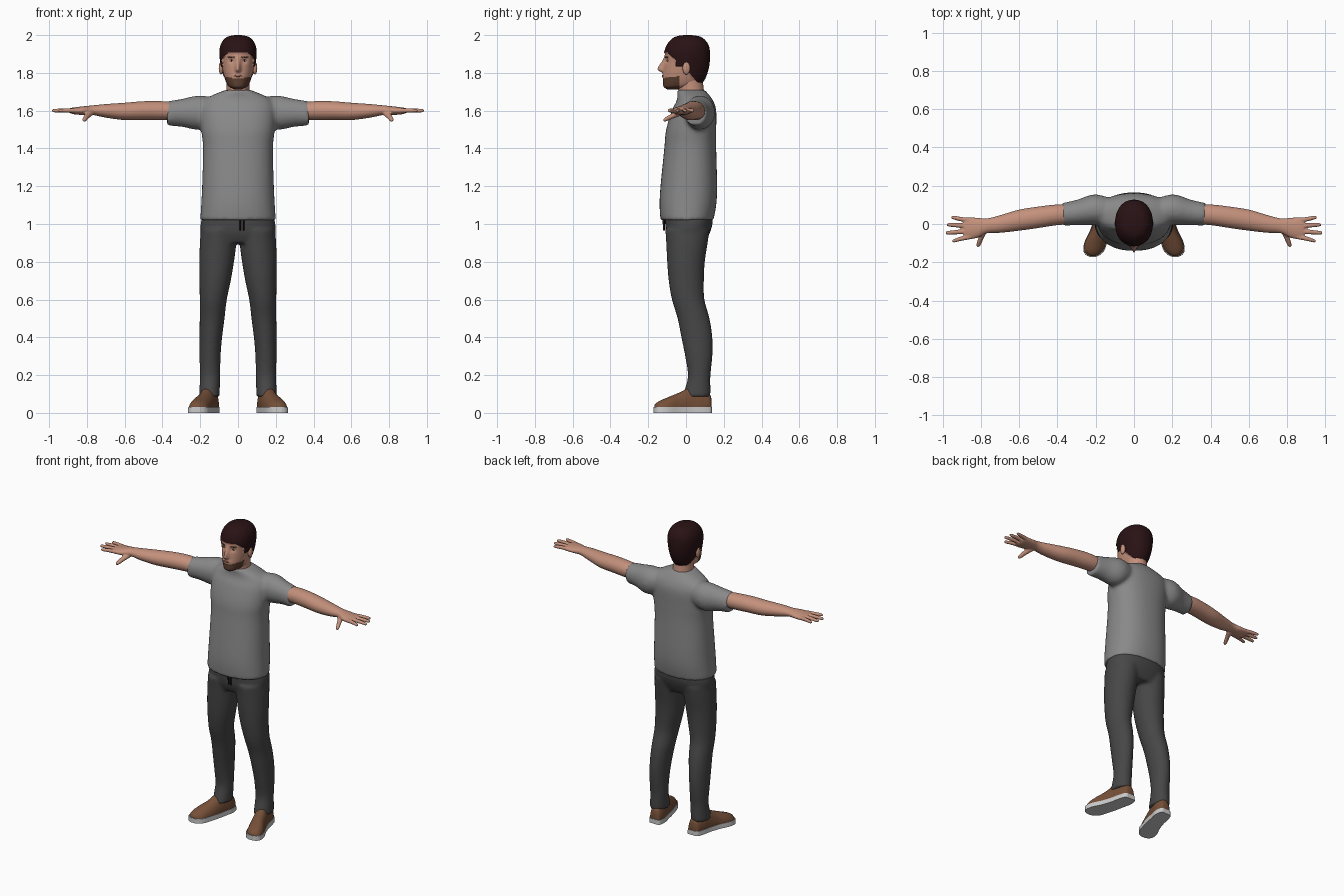
import bpy, bmesh, math
from mathutils import Vector, Matrix
from mathutils.bvhtree import BVHTree

if "Cube" in bpy.data.objects:
    bpy.data.objects.remove(bpy.data.objects["Cube"])


def material(name, r, g, b):
    m = bpy.data.materials.new(name)
    m.use_nodes = True
    m.diffuse_color = (r, g, b, 1)
    bsdf = m.node_tree.nodes["Principled BSDF"]
    bsdf.inputs["Base Color"].default_value = (r, g, b, 1)
    bsdf.inputs["Roughness"].default_value = 0.8
    return m


SKIN = material("skin", 0.55, 0.28, 0.2)
HAIR = material("dark hair", 0.022, 0.006, 0.007)
BEARD = material("brown beard", 0.11, 0.05, 0.03)
SHIRT = material("grey cotton", 0.25, 0.25, 0.25)
TROUSERS = material("charcoal cloth", 0.062, 0.062, 0.062)
LEATHER = material("brown leather", 0.18, 0.08, 0.04)
SOLE = material("pale rubber", 0.6, 0.6, 0.6)
LIPS = material("lips", 0.36, 0.14, 0.11)
EYE = material("eye white", 0.5, 0.45, 0.42)

AXES = {"x": (0, 1, 2), "y": (1, 0, 2), "z": (2, 0, 1)}


def spline(rows, steps):
    """Smooth rows of numbers with a Catmull-Rom curve."""
    out = []
    last = len(rows) - 1
    for i in range(last):
        a, b = rows[max(i - 1, 0)], rows[i]
        c, d = rows[i + 1], rows[min(i + 2, last)]
        for k in range(steps):
            t = k / steps
            out.append([q + t * (r - p + t * (2 * p - 5 * q + 4 * r - s + t * (3 * (q - r) + s - p))) / 2
                        for p, q, r, s in zip(a, b, c, d)])
    return out + [list(rows[-1])]


def loft(bm, axis, rows, n=32, steps=5, power=2.0, side=1, clamp=None):
    """Skin rings; each row is (position, centre, half width, low, high)."""
    rings = []
    for t, u, ru, lo, hi in spline(rows, steps):
        ring = []
        for k in range(n):
            a = math.tau * k / n
            c, s = math.cos(a), math.sin(a)
            c = math.copysign(abs(c) ** (2 / power), c)
            s = math.copysign(abs(s) ** (2 / power), s)
            co = Vector()
            for i, value in zip(AXES[axis], (t, u + ru * c, (lo + hi) / 2 + (hi - lo) / 2 * s)):
                co[i] = value
            co.x *= side
            if clamp:
                co.z = min(max(co.z, clamp[0]), clamp[1])
            ring.append(bm.verts.new(co))
        rings.append(ring)
    for r0, r1 in zip(rings, rings[1:]):
        for k in range(n):
            bm.faces.new((r0[k], r0[(k + 1) % n], r1[(k + 1) % n], r1[k]))
    bm.faces.new(rings[0])
    bm.faces.new(rings[-1])


def ellipsoid(bm, centre, radii):
    bmesh.ops.create_uvsphere(bm, u_segments=20, v_segments=12, radius=1,
                              matrix=Matrix.Translation(centre) @ Matrix.Diagonal((*radii, 1)))


def finish(name, bm, mats, voxel=0, smooth=4, angle=180):
    bmesh.ops.recalc_face_normals(bm, faces=bm.faces)
    me = bpy.data.meshes.new(name)
    bm.to_mesh(me)
    bm.free()
    ob = bpy.data.objects.new(name, me)
    bpy.context.collection.objects.link(ob)
    for m in mats:
        me.materials.append(m)
    bpy.ops.object.select_all(action="DESELECT")
    ob.select_set(True)
    bpy.context.view_layer.objects.active = ob
    bpy.ops.object.shade_smooth_by_angle(angle=math.radians(angle))
    if voxel:
        fuse = ob.modifiers.new("fuse", "REMESH")
        fuse.mode, fuse.voxel_size, fuse.use_smooth_shade = "VOXEL", voxel, True
        soften = ob.modifiers.new("soften", "SMOOTH")
        soften.factor, soften.iterations = 0.5, smooth
    return ob


# Shirt: torso and sleeves fused into one cloth
bm = bmesh.new()
loft(bm, "z", [(1.02, 0, .2, -.135, .145), (1.1, 0, .195, -.14, .16), (1.2, 0, .19, -.135, .165),
               (1.4, 0, .185, -.115, .16), (1.5, 0, .195, -.105, .16), (1.6, 0, .2, -.075, .16),
               (1.65, 0, .185, -.05, .145), (1.68, 0, .14, -.045, .125), (1.71, 0, .066, -.048, .1)],
     n=48, power=2.3)
for s in (1, -1):
    loft(bm, "x", [(.08, .06, .06, 1.55, 1.66), (.2, .075, .08, 1.5, 1.68), (.3, .06, .066, 1.515, 1.662),
                   (.375, .05, .06, 1.52, 1.65)], side=s)
finish("shirt", bm, [SHIRT], 0.011, 6)

# Trousers: hips and two legs fused
bm = bmesh.new()
loft(bm, "z", [(.9, 0, .17, -.085, .1), (.95, 0, .196, -.105, .125), (1.0, 0, .198, -.11, .14),
               (1.05, 0, .185, -.11, .14)], n=48, power=2.3)
for s in (1, -1):
    loft(bm, "z", [(.085, .152, .055, -.02, .13), (.13, .15, .054, -.005, .13), (.2, .148, .054, .01, .13),
                   (.3, .148, .056, -.005, .14), (.4, .144, .06, -.025, .14), (.5, .137, .066, -.045, .125),
                   (.6, .131, .072, -.075, .098), (.7, .121, .083, -.092, .095), (.8, .113, .092, -.1, .1),
                   (.9, .105, .097, -.105, .115), (.97, .1, .096, -.11, .125)], side=s)
finish("trousers", bm, [TROUSERS], 0.01, 5)

# Drawstring ends at the waist
bm = bmesh.new()
for x in (.012, .03):
    loft(bm, "z", [(.965, x, .004, -.122, -.112), (1.03, x, .004, -.124, -.112)], n=8)
finish("drawstring", bm, [HAIR])

# Arms: forearm, palm, fingers and thumb fused
bm = bmesh.new()
for s in (1, -1):
    loft(bm, "x", [(.3, .05, .05, 1.55, 1.64), (.4, .048, .054, 1.55, 1.65), (.5, .035, .056, 1.55, 1.65),
                   (.6, .02, .055, 1.55, 1.642), (.7, .0, .046, 1.563, 1.635), (.77, -.01, .039, 1.577, 1.628),
                   (.82, -.02, .053, 1.577, 1.623), (.87, -.023, .057, 1.581, 1.617),
                   (.89, -.023, .05, 1.588, 1.612)], side=s)
    for y0, y1, tip in ((-.066, -.088, .95), (-.038, -.046, .985), (-.01, -.004, .978), (.018, .034, .955)):
        mid = (.86 + tip) / 2
        loft(bm, "x", [(.85, y0, .013, 1.587, 1.613), (mid, (y0 + y1) / 2, .012, 1.59, 1.613),
                       (tip - .008, y1, .009, 1.591, 1.609), (tip, y1, .004, 1.596, 1.604)],
             n=16, side=s)
    loft(bm, "y", [(-.12, .816, .006, 1.544, 1.556), (-.108, .812, .012, 1.542, 1.566),
                   (-.075, .8, .015, 1.556, 1.585), (-.03, .782, .02, 1.572, 1.61)], n=16, side=s)
finish("arms", bm, [SKIN], 0.0045, 4)

# Shoes: leather uppers on flat soles, toes turned out
shoe = [(.135, .14, .02, .0, .07), (.125, .142, .036, -.05, .1), (.08, .147, .046, -.07, .135),
        (.03, .158, .046, -.07, .14), (-.03, .175, .05, -.06, .11), (-.09, .198, .056, -.045, .085),
        (-.135, .21, .051, -.03, .066), (-.158, .214, .034, -.02, .052), (-.168, .215, .012, 0, .04)]
uppers, soles = bmesh.new(), bmesh.new()
for s in (1, -1):
    loft(uppers, "y", shoe, side=s, power=2.2, clamp=(.026, .15))
    wide = [(y * 1.02, x, w + .004, -.5, .5) for y, x, w, lo, hi in shoe]
    loft(soles, "y", wide, side=s, n=24, clamp=(0, .03))
finish("shoe_uppers", uppers, [LEATHER], angle=60)
finish("shoe_soles", soles, [SOLE], angle=40)

# Neck
bm = bmesh.new()
loft(bm, "z", [(1.64, 0, .07, -.035, .095), (1.7, 0, .062, -.04, .095), (1.75, 0, .06, -.045, .09),
               (1.8, 0, .06, -.04, .09)])
finish("neck", bm, [SKIN])


def is_hair(p):
    if p.y < -.055:
        return p.z > 1.905 - 6 * max(abs(p.x) - .05, 0) ** 1.5
    if p.y < -.015:
        return p.z > 1.835
    return p.z > 1.835 - 1.1 * min(p.y + .015, .09)


def is_beard(p):
    jaw = 1.772 + .25 * max(abs(p.x) - .03, 0)
    return -.2 < p.y < -.035 and p.z < jaw


def bump(d, width):
    return math.exp(-(d / width) ** 2)


# Head: shaped skull with nose, eye sockets, raised hair and painted beard
bm = bmesh.new()
loft(bm, "z", [(1.713, 0, .02, -.1, -.03), (1.725, 0, .045, -.117, .03), (1.74, 0, .058, -.121, .07),
               (1.77, 0, .07, -.12, .095), (1.81, 0, .08, -.117, .11), (1.85, 0, .086, -.114, .118),
               (1.9, 0, .092, -.11, .12), (1.94, 0, .088, -.098, .115), (1.97, 0, .072, -.076, .095),
               (1.987, 0, .047, -.048, .068), (1.994, 0, .008, 0, .02)], n=128, steps=8, power=2.15)
bm.normal_update()
hairy = [v for v in bm.verts if is_hair(v.co)]
for v in bm.verts:
    p = v.co
    if p.y < -.05:
        fall = .045 if p.z > 1.818 else .014
        p.y -= .034 * bump(p.x, .013) * bump(p.z - 1.818, fall)
        p.y += .009 * bump(abs(p.x) - .034, .016) * bump(p.z - 1.866, .014)
        p.y -= .005 * bump(p.x, .03) * bump(p.z - 1.783, .014)
for v in hairy:
    centre = Vector((0, 0, 1.88))
    v.co += (v.co - centre).normalized() * .007
for f in bm.faces:
    p = f.calc_center_median()
    f.material_index = 1 if is_hair(p) else 2 if is_beard(p) else 0
surface = BVHTree.FromBMesh(bm)
finish("head", bm, [SKIN, HAIR, BEARD])


def on_face(bm, x, z, w, h, depth=.004):
    hit = surface.ray_cast(Vector((x, -1, z)), Vector((0, 1, 0)))[0]
    ellipsoid(bm, hit, (w, depth, h))


# Ears and facial details
ears, whites, pupils, brows, mouth = [bmesh.new() for i in range(5)]
for s in (1, -1):
    ellipsoid(ears, (s * .09, .002, 1.825), (.012, .02, .034))
    on_face(whites, s * .034, 1.866, .012, .005)
    on_face(pupils, s * .034, 1.866, .005, .005, .0055)
    for x in (.025, .036, .047):
        on_face(brows, s * x, 1.884, .01, .004, .003)
on_face(mouth, 0, 1.784, .024, .005)
finish("ears", ears, [SKIN])
finish("eye_whites", whites, [EYE])
finish("pupils", pupils, [HAIR])
finish("eyebrows", brows, [BEARD])
finish("mouth", mouth, [LIPS])
